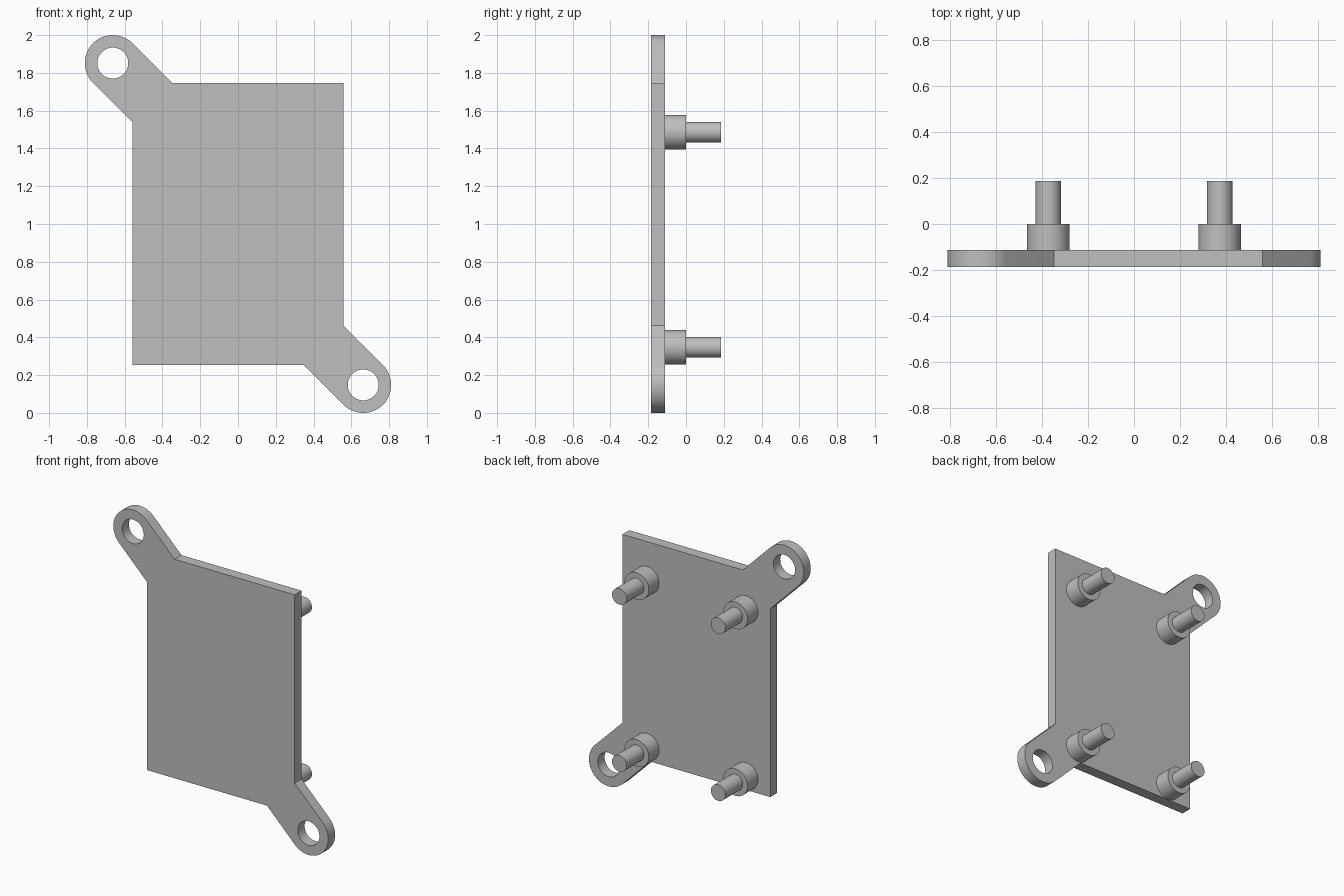
import bpy, bmesh, math
from mathutils import Vector, Matrix

if "Cube" in bpy.data.objects:
    bpy.data.objects.remove(bpy.data.objects["Cube"])

BACK, PLATE, TIP = -0.186, -0.112, 0.186   # depths along y
EAR = (-0.663, 1.852)                      # centre of the upper mounting ear
EAR_R, HOLE_R = 0.148, 0.082

grey = bpy.data.materials.new("mid grey")
grey.diffuse_color = (0.52, 0.52, 0.52, 1)
grey.use_nodes = True
grey.node_tree.nodes["Principled BSDF"].inputs["Base Color"].default_value = grey.diffuse_color


def arc(centre, r, a0, a1, n):
    return [(centre[0] + r * math.cos(math.radians(a0 + (a1 - a0) * i / n)),
             centre[1] + r * math.sin(math.radians(a0 + (a1 - a0) * i / n)))
            for i in range(n + 1)]


def opposite(points):
    # half turn about the plate centre (0, 1)
    return [(-x, 2 - z) for x, z in points]


def finish(ob):
    if not ob.data.materials:
        ob.data.materials.append(grey)
    bpy.ops.object.select_all(action='DESELECT')
    ob.select_set(True)
    bpy.context.view_layer.objects.active = ob
    bpy.ops.object.shade_smooth_by_angle(angle=math.radians(30))


# Plate with two diagonal ears, each with a round hole
half = [(0.558, 1.747), (-0.349, 1.747)] + arc(EAR, EAR_R, 45, 225, 32) + [(-0.558, 1.538)]
hole = arc(EAR, HOLE_R, 0, 360, 48)[:-1]
curve = bpy.data.curves.new("outline", 'CURVE')
curve.dimensions, curve.fill_mode = '2D', 'BOTH'
curve.extrude = (PLATE - BACK) / 2
for loop in (half + opposite(half), hole, opposite(hole)):
    spline = curve.splines.new('POLY')
    spline.points.add(len(loop) - 1)
    for p, (x, z) in zip(spline.points, loop):
        p.co = (x, z, 0, 1)
    spline.use_cyclic_u = True
plate = bpy.data.objects.new("mounting_plate", curve)
bpy.context.collection.objects.link(plate)
bpy.context.view_layer.objects.active = plate
plate.select_set(True)
bpy.ops.object.convert(target='MESH')
plate = bpy.context.view_layer.objects.active
bm = bmesh.new()
bm.from_mesh(plate.data)
bmesh.ops.remove_doubles(bm, verts=bm.verts, dist=1e-5)
bm.transform(Matrix.Translation((0, (BACK + PLATE) / 2, 0)) @ Matrix.Rotation(math.pi / 2, 4, 'X'))
bmesh.ops.recalc_face_normals(bm, faces=bm.faces)
bm.to_mesh(plate.data)
bm.free()
finish(plate)

# Stepped standoff pegs on the back: wide boss, then thin pin
profile = [(0, PLATE), (0.092, PLATE), (0.092, 0), (0.055, 0), (0.055, TIP), (0, TIP)]
for name, x, z in (("upper_left", -0.373, 1.486), ("upper_right", 0.373, 1.486),
                   ("lower_left", -0.373, 0.347), ("lower_right", 0.373, 0.347)):
    bm = bmesh.new()
    verts = [bm.verts.new((r, y, 0)) for r, y in profile]
    edges = [bm.edges.new(pair) for pair in zip(verts, verts[1:])]
    bmesh.ops.spin(bm, geom=verts + edges, cent=(0, 0, 0), axis=(0, 1, 0),
                   angle=2 * math.pi, steps=48)
    bmesh.ops.remove_doubles(bm, verts=bm.verts, dist=1e-5)
    bmesh.ops.recalc_face_normals(bm, faces=bm.faces)
    bm.transform(Matrix.Translation(Vector((x, 0, z))))
    mesh = bpy.data.meshes.new(name + "_peg")
    bm.to_mesh(mesh)
    bm.free()
    peg = bpy.data.objects.new(name + "_peg", mesh)
    bpy.context.collection.objects.link(peg)
    finish(peg)
